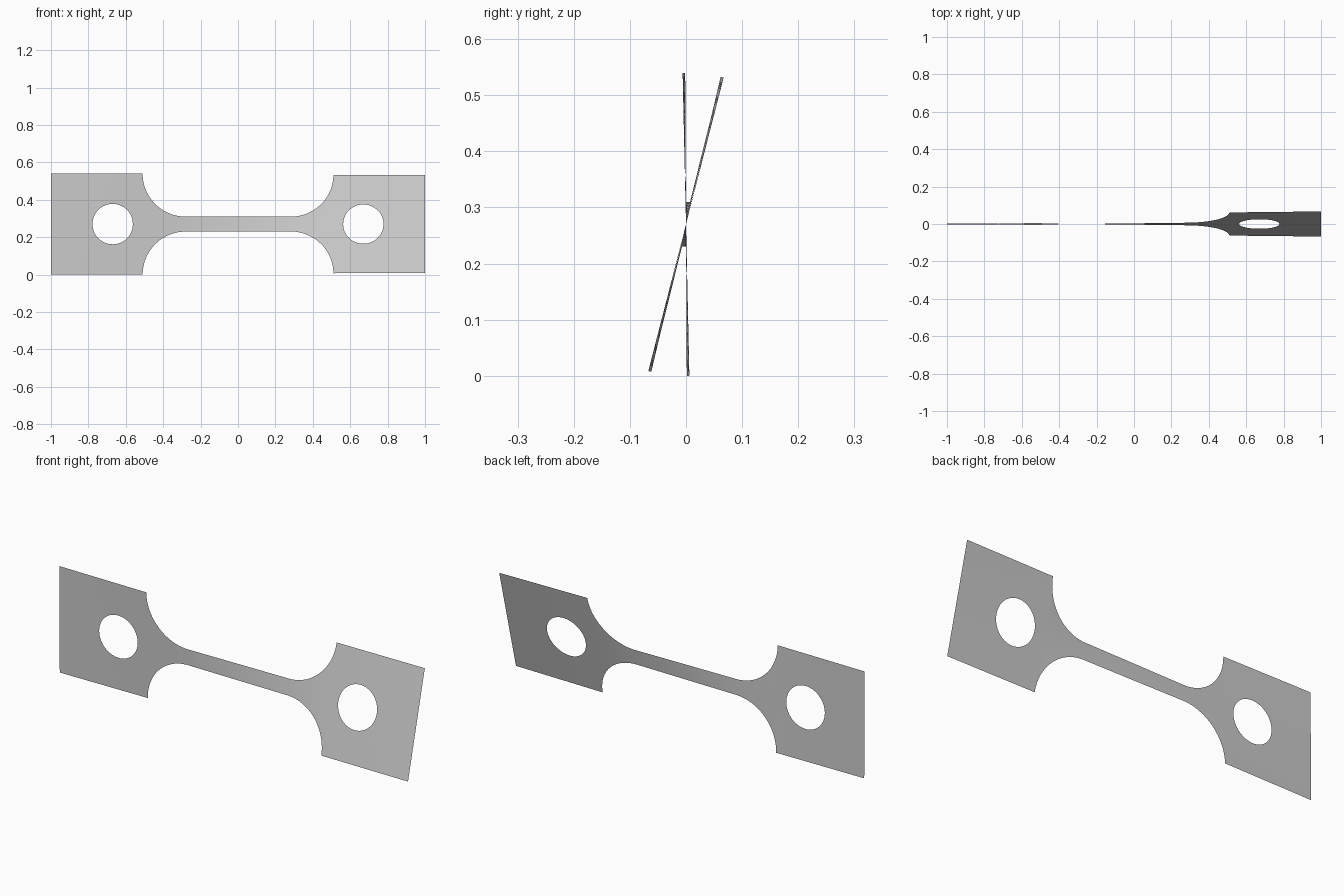
import bpy, bmesh, math
from mathutils import Vector

cube = bpy.data.objects.get("Cube")
if cube:
    bpy.data.objects.remove(cube, do_unlink=True)

HALF = 0.27        # half height of the end plates
NECK = 0.04        # half height of the neck
SHOULDER = 0.51    # where the end plates begin
FILLET = HALF - NECK
HOLE_X, HOLE_R = 0.67, 0.108
ROWS = 16
TWIST = [(-1, -0.3), (-0.5, -1.3), (-0.3, -0.7), (0.4, 12), (0.5, 13.2), (1, 14.4)]

steel = bpy.data.materials.new("light_grey_metal")
steel.use_nodes = True
steel.diffuse_color = (0.6, 0.6, 0.6, 1)
steel.node_tree.nodes["Principled BSDF"].inputs["Base Color"].default_value = (0.6, 0.6, 0.6, 1)


def twist_angle(x):
    for (x0, a0), (x1, a1) in zip(TWIST, TWIST[1:]):
        if x <= x1:
            return math.radians(a0 + (a1 - a0) * (x - x0) / (x1 - x0))
    return math.radians(TWIST[-1][1])


def add_grid(bm, columns):
    """Fill quads between neighbouring columns of flat (x, z) points."""
    cols = [[bm.verts.new((p[0], 0, p[1])) for p in col] for col in columns]
    for a, b in zip(cols, cols[1:]):
        for i in range(len(a) - 1):
            bm.faces.new((a[i], b[i], b[i + 1], a[i + 1]))


bm = bmesh.new()

# Neck with rounded fillets widening to the shoulders
right = []
for i in range(25):
    t = math.pi / 2 * i / 24
    right.append((SHOULDER - FILLET + FILLET * math.sin(t),
                  NECK + FILLET * (1 - math.cos(t))))
straight = [(right[0][0] * k / 8, NECK) for k in range(-7, 8)]
profile = [(-x, h) for x, h in reversed(right)] + straight + right
add_grid(bm, [[(x, h * (2 * r / ROWS - 1)) for r in range(ROWS + 1)]
              for x, h in profile])

# End plates, each a ring of faces from the hole out to the rectangle
corners = [Vector(c) for c in ((SHOULDER, -HALF), (1, -HALF), (1, HALF), (SHOULDER, HALF))]
border = [corners[s].lerp(corners[(s + 1) % 4], k / ROWS)
          for s in range(4) for k in range(ROWS)]
border.append(border[0])
centre = Vector((HOLE_X, 0))
for side in (1, -1):
    rings = []
    for k in range(7):
        ring = []
        for p in border:
            rim = centre + (p - centre).normalized() * HOLE_R
            q = rim.lerp(p, k / 6)
            ring.append((q.x * side, q.y))
        rings.append(ring)
    add_grid(bm, rings)

bmesh.ops.remove_doubles(bm, verts=bm.verts[:], dist=0.0005)

# Twist the sheet about its long axis
for v in bm.verts:
    a, z = twist_angle(v.co.x), v.co.z
    v.co.y = z * math.sin(a)
    v.co.z = HALF + z * math.cos(a)

# Face the whole sheet towards the front
for f in bm.faces:
    f.normal_update()
    if f.normal.y > 0:
        f.normal_flip()
    f.smooth = True

mesh = bpy.data.meshes.new("twisted_test_strip")
bm.to_mesh(mesh)
bm.free()
mesh.materials.append(steel)
strip = bpy.data.objects.new("twisted_test_strip", mesh)
bpy.context.collection.objects.link(strip)
